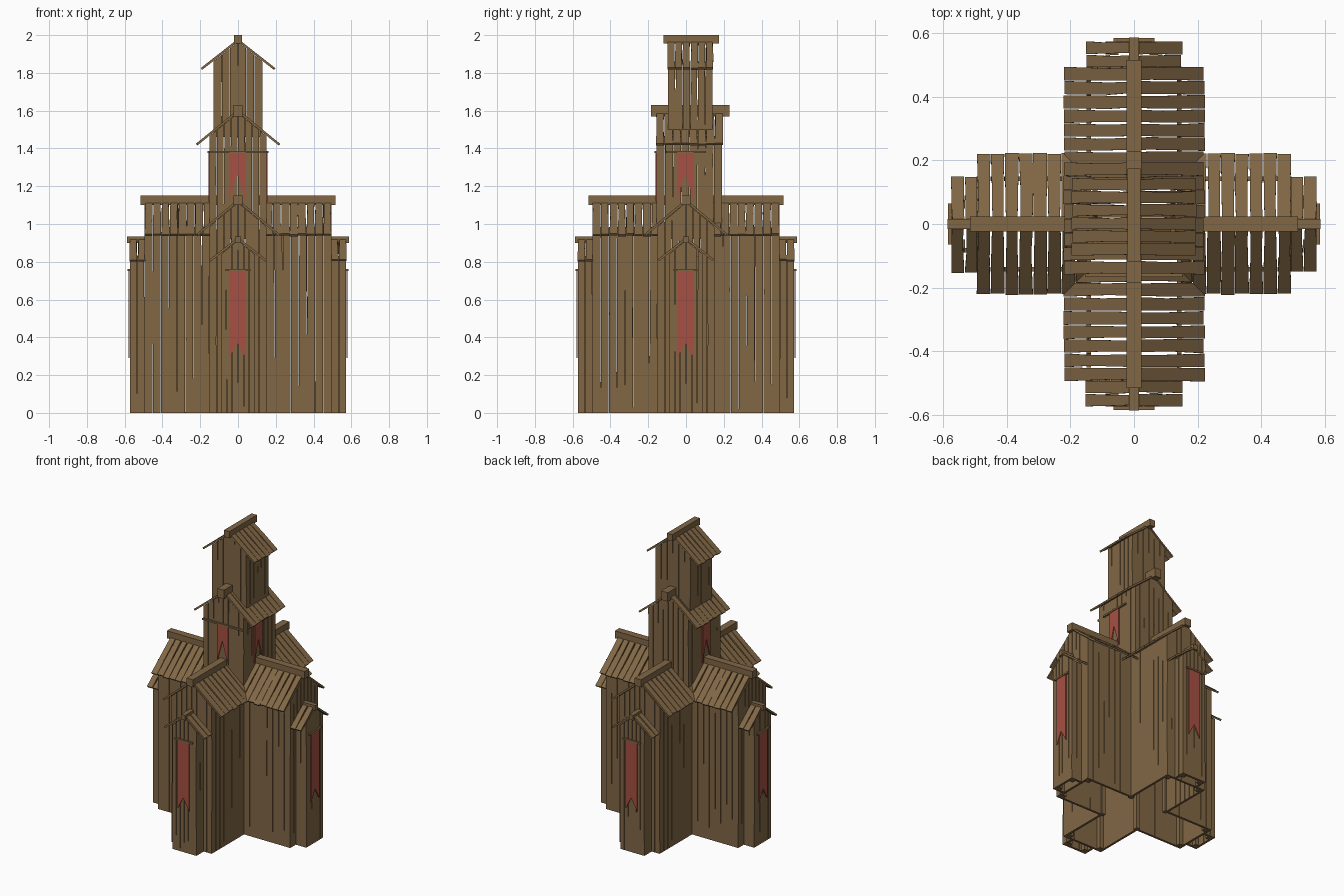
import bpy, bmesh, random
from math import pi
from mathutils import Matrix, Vector

if "Cube" in bpy.data.objects:
    bpy.data.objects.remove(bpy.data.objects["Cube"])

random.seed(4)


def material(name, col):
    m = bpy.data.materials.new(name)
    m.diffuse_color = (*col, 1)
    m.use_nodes = True
    m.node_tree.nodes["Principled BSDF"].inputs["Base Color"].default_value = m.diffuse_color
    return m


WOOD = material("wood", (0.22, 0.135, 0.06))
RED = material("red_cloth", (0.38, 0.08, 0.055))


def finish(name, bm, mat):
    bmesh.ops.recalc_face_normals(bm, faces=bm.faces)
    me = bpy.data.meshes.new(name)
    bm.to_mesh(me)
    bm.free()
    me.materials.append(mat)
    bpy.context.collection.objects.link(bpy.data.objects.new(name, me))


def frame(origin, u, n, w):
    m = Matrix((u, n, w)).transposed().to_4x4()
    m.translation = origin
    return m


def slab(bm, m, outline, th):
    """Extruded outline in the (u, w) plane, from n = 0 to n = th."""
    a = [bm.verts.new(m @ Vector((u, 0, w))) for u, w in outline]
    b = [bm.verts.new(m @ Vector((u, th, w))) for u, w in outline]
    bm.faces.new(a)
    bm.faces.new(b[::-1])
    k = len(a)
    for i in range(k):
        bm.faces.new((a[i], b[i], b[(i + 1) % k], a[(i + 1) % k]))


def planks(bm, m, u0, u1, n, w0, top, th, gap, ragged=0.0):
    """Row of hand-cut boards with uneven gaps; top(u) gives the upper end."""
    step = (u1 - u0) / n
    for i in range(n):
        l, r = u0 + i * step, u0 + (i + 1) * step
        j = lambda: random.uniform(0, gap)
        lt, rt = l + j(), r - j()
        lb, rb = l + j() * 0.3, r - j() * 0.3
        zl, zr = top(lt), top(rt)
        f = random.uniform(0.35, 0.8)
        mid = w0 + (min(zl, zr) - w0) * f
        low = w0 - random.uniform(0, ragged)
        slab(bm, m, [(lb, low), (rb, low), (r - j(), mid), (rt, zr),
                     (lt, zl), (l + j(), mid)], th)


def box(bm, m, lo, hi):
    lo, hi = Vector(lo), Vector(hi)
    s = Matrix.Diagonal((*(hi - lo), 1))
    bmesh.ops.create_cube(bm, size=1, matrix=m @ Matrix.Translation((lo + hi) / 2) @ s)


def wall(bm, turn, u0, u1, dist, n, z0, top, gap=0.003):
    """Upright board wall facing -y, turned around z."""
    m = Matrix.Rotation(turn, 4, 'Z') @ Matrix.Translation((0, -dist, 0))
    planks(bm, m, u0, u1, n, z0, top, 0.015, gap)


def gable_roof(bm, turn, y0, y1, n, eave, ze, zr):
    """Two slopes of boards, ridge along y."""
    base = Matrix.Rotation(turn, 4, 'Z')
    for s in (-1, 1):
        d = Vector((-s * eave, 0, zr - ze))
        length = d.length
        d.normalize()
        nrm = Vector((s * d.z, 0, abs(d.x)))
        m = base @ frame(Vector((s * eave, 0, ze)), Vector((0, 1, 0)), nrm, d)
        planks(bm, m, y0, y1, n, 0.0, lambda u: length, 0.012, 0.006, 0.008)


def ridge(name, turn, y0, y1, z0, z1, half):
    bm = bmesh.new()
    box(bm, Matrix.Rotation(turn, 4, 'Z'), (-half, y0, z0), (half, y1, z1))
    finish(name, bm, WOOD)


def posts(name, turn, spots, z0, z1, r=0.014):
    bm = bmesh.new()
    for x, y in spots:
        box(bm, Matrix.Rotation(turn, 4, 'Z'), (x - r, y - r, z0), (x + r, y + r, z1))
    finish(name, bm, WOOD)


def banner(name, turn, dist, z0, notch, z1, rod):
    """Swallow-tailed cloth hanging from a thin rod."""
    m = Matrix.Rotation(turn, 4, 'Z') @ Matrix.Translation((0, -dist, 0))
    bm = bmesh.new()
    slab(bm, m, [(-.045, z0), (-.005, notch), (.04, z0), (.04, z1), (-.045, z1)], -0.006)
    finish(name, bm, RED)
    bm = bmesh.new()
    box(bm, m, (-rod, -0.01, z1 - 0.005), (rod, 0.002, z1 + 0.006))
    finish(name + "_rod", bm, WOOD)


def slope(ze, zr, eave):
    return lambda u: zr - (zr - ze) / eave * abs(u) - 0.002


def flat(z):
    return lambda u: z


# Four arms of the cross, each with a lower porch
for k, side in enumerate(("front", "right", "back", "left")):
    t = k * pi / 2

    bm = bmesh.new()
    wall(bm, t, -0.15, 0.15, 0.495, 8, 0, slope(0.94, 1.115, 0.21))
    wall(bm, t + pi / 2, -0.495, -0.15, 0.15, 8, 0, flat(0.985))
    wall(bm, t - pi / 2, 0.15, 0.495, 0.15, 8, 0, flat(0.985))
    finish(side + "_arm_walls", bm, WOOD)

    bm = bmesh.new()
    wall(bm, t, -0.09, 0.09, 0.573, 6, 0, slope(0.80, 0.915, 0.14))
    wall(bm, t + pi / 2, -0.573, -0.495, 0.09, 2, 0, flat(0.835))
    wall(bm, t - pi / 2, 0.495, 0.573, 0.09, 2, 0, flat(0.835))
    finish(side + "_porch_walls", bm, WOOD)

    bm = bmesh.new()
    gable_roof(bm, t, -0.495, -0.14, 8, 0.21, 0.94, 1.115)
    finish(side + "_arm_roof", bm, WOOD)
    bm = bmesh.new()
    gable_roof(bm, t, -0.575, -0.49, 2, 0.14, 0.805, 0.915)
    finish(side + "_porch_roof", bm, WOOD)

    ridge(side + "_arm_ridge", t, -0.515, -0.1, 1.1, 1.15, 0.024)
    ridge(side + "_porch_ridge", t, -0.587, -0.48, 0.9, 0.935, 0.015)
    posts(side + "_posts", t, [(s * 0.12, -0.466) for s in (-1, 1)]
          + [(-0.137, -0.137)], 0, 0.97)
    posts(side + "_porch_posts", t, [(s * 0.062, -0.545) for s in (-1, 1)], 0, 0.83)
    banner(side + "_banner", t, 0.574, 0.29, 0.37, 0.755, 0.065)

# Two stacked tower stages: half width, y range, base, eave, ridge sizes
stages = (("middle_tower", 0.15, -0.155, 0.19, 0.92, 0.21, 1.42, 1.59, 8, 1.57, 1.63, 0.03, 0.024),
          ("top_tower", 0.13, -0.095, 0.14, 1.46, 0.185, 1.82, 1.965, 6, 1.955, 2.0, 0.025, 0.02))
for name, hw, y0, y1, z0, eave, ze, zr, n, r0, r1, over, rh in stages:
    top = slope(ze, zr, eave)
    bm = bmesh.new()
    wall(bm, 0, -hw, hw, -y0, n, z0, top)
    wall(bm, pi, -hw, hw, y1, n, z0, top)
    wall(bm, pi / 2, y0, y1, hw, n, z0, flat(top(hw)))
    wall(bm, -pi / 2, -y1, -y0, hw, n, z0, flat(top(hw)))
    finish(name + "_walls", bm, WOOD)
    bm = bmesh.new()
    gable_roof(bm, 0, y0 - 0.005, y1 + 0.005, n, eave, ze, zr)
    finish(name + "_roof", bm, WOOD)
    ridge(name + "_ridge", 0, y0 - over, y1 + over + 0.01, r0, r1, rh)

# Tower banners on the front and both sides
for side, t, d, rod in (("front", 0, 0.156, 0.152), ("right", pi / 2, 0.151, 0.105),
                        ("left", -pi / 2, 0.151, 0.105)):
    banner(side + "_tower_banner", t, d, 1.12, 1.27, 1.38, rod)
